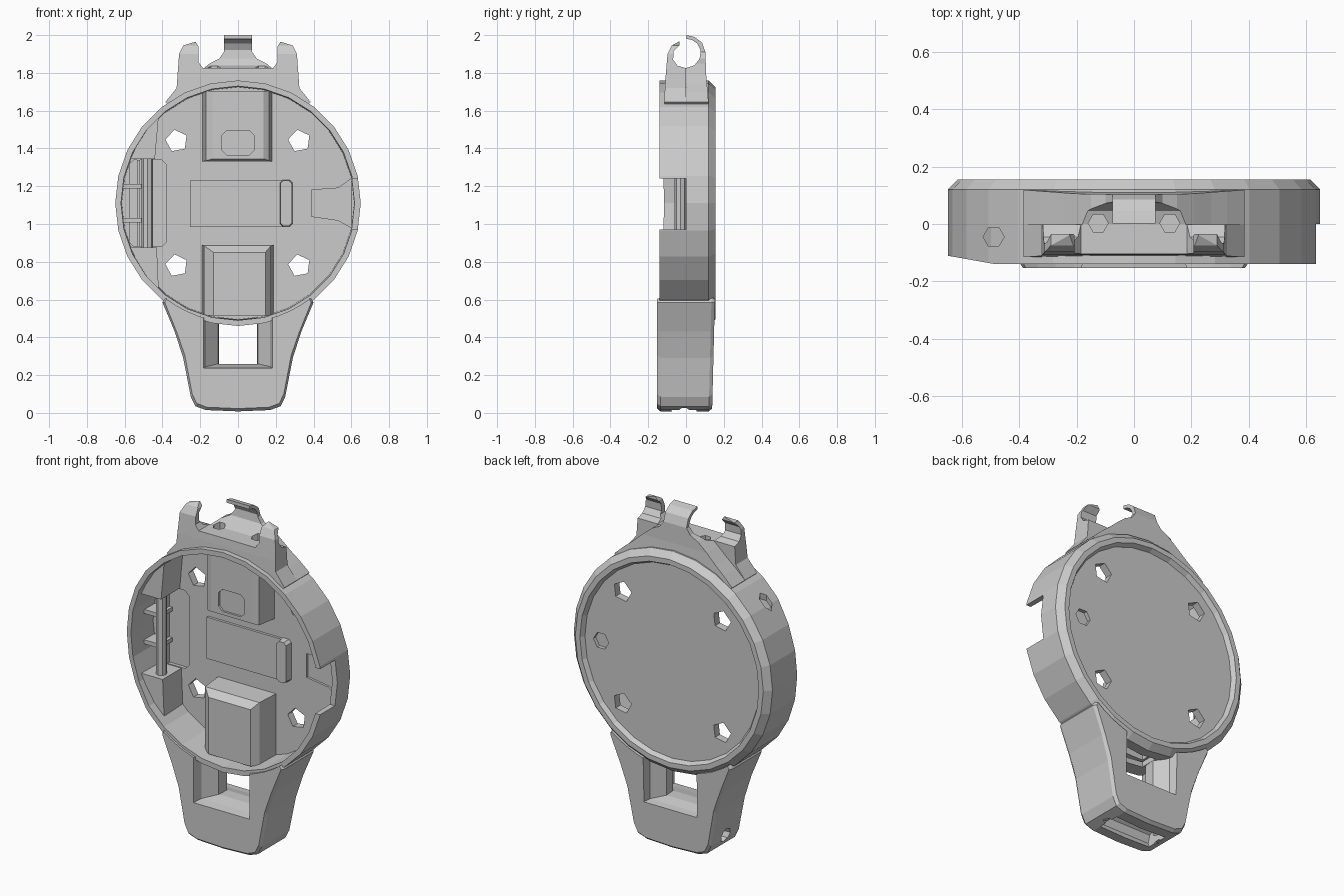
import bpy, bmesh, math

if "Cube" in bpy.data.objects:
    bpy.data.objects.remove(bpy.data.objects["Cube"])

CZ = 1.11  # height of the round case centre


def prism(name, axis, sections):
    """Loft 2D outlines placed along an axis: sections = [(t, [(u, v), ...]), ...]."""
    place = {'x': lambda u, v, t: (t, u, v),
             'y': lambda u, v, t: (u, t, v),
             'z': lambda u, v, t: (u, v, t)}[axis]
    bm = bmesh.new()
    rings = [[bm.verts.new(place(u, v, t)) for u, v in pts] for t, pts in sections]
    for a, b in zip(rings, rings[1:]):
        n = len(a)
        for i in range(n):
            j = (i + 1) % n
            bm.faces.new((a[i], a[j], b[j], b[i]))
    bm.faces.new(rings[0])
    bm.faces.new(rings[-1])
    bmesh.ops.recalc_face_normals(bm, faces=bm.faces)
    me = bpy.data.meshes.new(name)
    bm.to_mesh(me)
    bm.free()
    ob = bpy.data.objects.new(name, me)
    bpy.context.collection.objects.link(ob)
    return ob


def ngon(r, n, cu=0, cv=0, rot=0):
    return [(cu + r * math.cos(rot + 2 * math.pi * i / n),
             cv + r * math.sin(rot + 2 * math.pi * i / n)) for i in range(n)]


def rect(u0, u1, v0, v1):
    return [(u0, v0), (u1, v0), (u1, v1), (u0, v1)]


def chamfered(u0, u1, v0, v1, c):
    return [(u0 + c, v0), (u1 - c, v0), (u1, v0 + c), (u1, v1 - c),
            (u1 - c, v1), (u0 + c, v1), (u0, v1 - c), (u0, v0 + c)]


def box(name, x, y, z):
    return prism(name, 'y', [(y[0], rect(*x, *z)), (y[1], rect(*x, *z))])


def rod(name, axis, t, r, n, cu, cv, rot=0):
    return prism(name, axis, [(t[0], ngon(r, n, cu, cv, rot)), (t[1], ngon(r, n, cu, cv, rot))])


def mirrored(half):
    """Outline symmetric in x from its right half."""
    return half + [(-u, v) for u, v in reversed(half) if u > 0]


def boolean(ob, tool, op='DIFFERENCE'):
    m = ob.modifiers.new('bool', 'BOOLEAN')
    m.object, m.operation, m.solver = tool, op, 'EXACT'
    bpy.context.view_layer.objects.active = ob
    bpy.ops.object.modifier_apply(modifier=m.name)
    bpy.data.objects.remove(tool)


# Round case: front-open dish with chamfered, slightly recessed back
case = prism('case', 'y', [(y, ngon(r, 28, 0, CZ)) for r, y in [
    (0.3, 0.085), (0.615, 0.085), (0.62, -0.14), (0.65, -0.14), (0.65, 0.12),
    (0.615, 0.156), (0.585, 0.156), (0.57, 0.13), (0.3, 0.13)]])
for sx in (-1, 1):
    for z in (0.78, 1.44):
        boolean(case, rod('screw_cut', 'y', (0, 0.3), 0.06, 5, sx * 0.325, z, 0.5))
# blind hole in the back and oblique hole in the upper left wall
boolean(case, rod('blind_cut', 'y', (0.108, 0.3), 0.05, 6, 0.465, 1.11))
boolean(case, rod('wall_cut', 'z', (1.4, 1.75), 0.037, 6, -0.49, -0.045))
# right-hand notch, shallow floor pockets, sloping left front edge
boolean(case, box('notch_cut', (0.5, 0.8), (-0.3, 0.0), (0.97, 1.24)))
boolean(case, prism('pocket_cut', 'y', [(y, [(0.39, 1.04), (0.53, 1.02), (0.6, 0.98), (0.6, 1.24),
        (0.53, 1.19), (0.39, 1.18)]) for y in (0.0, 0.098)]))
boolean(case, prism('side_pocket_cut', 'y', [(y, chamfered(-0.575, -0.38, 0.88, 1.34, 0.025))
                                             for y in (0.0, 0.105)]))
boolean(case, prism('slope_cut', 'z', [(z, [(-0.48, -0.141), (-0.7, -0.102), (-0.7, -0.3), (-0.48, -0.3)])
                                       for z in (0.5, 1.7)]))

# Lower housing, hollow and joined to the strap window
lower = prism('lower_housing', 'y', [(0.095, rect(-0.19, 0.19, 0.515, 0.89)),
                                     (-0.05, rect(-0.18, 0.175, 0.515, 0.885)),
                                     (-0.09, rect(-0.13, 0.145, 0.515, 0.85))])
for ob in (lower, case):
    boolean(ob, box('tunnel_cut', (-0.1, 0.1), (-0.05, 0.06), (0.4, 0.8)))

# Upper housing with a shallow rounded button recess
upper = prism('upper_housing', 'y', [(0.095, rect(-0.19, 0.18, 1.33, 1.7)),
                                     (-0.04, rect(-0.17, 0.165, 1.335, 1.705)),
                                     (-0.06, rect(-0.135, 0.135, 1.345, 1.705))])
boolean(upper, prism('button_cut', 'y', [(y, chamfered(-0.085, 0.085, 1.365, 1.495, 0.025))
                                         for y in (-0.2, -0.048)]))

# Centre plate and its end lip
box('centre_plate', (-0.255, 0.24), (0.07, 0.095), (0.985, 1.23))
prism('plate_lip', 'y', [(0.095, chamfered(0.22, 0.29, 0.985, 1.235, 0.015)),
                         (0.04, chamfered(0.225, 0.285, 0.99, 1.23, 0.015))])

# Left side: two filler blocks, axle and its ribs
for name, pts in (('upper_left_block', [(-0.44, 1.345), (-0.42, 1.57), (-0.5, 1.49), (-0.57, 1.345)]),
                  ('lower_left_block', [(-0.43, 0.875), (-0.42, 0.65), (-0.5, 0.73), (-0.57, 0.875)])):
    prism(name, 'y', [(-0.09, pts), (0.095, pts)])
rod('axle', 'z', (0.86, 1.36), 0.03, 8, -0.48, -0.03)
box('axle_wall', (-0.535, -0.52), (0.03, 0.11), (0.88, 1.34))
for z in (1.02, 1.2):
    box('axle_rib', (-0.62, -0.5), (-0.01, 0.1), (z - 0.012, z + 0.012))

# Lower lug with tapered strap window, pin hole and bottom groove; back face leans
outline = mirrored([(0, 0.008), (0.17, 0.015), (0.225, 0.035), (0.25, 0.085), (0.29, 0.29),
                    (0.335, 0.43), (0.4, 0.585), (0.36, 0.66), (0, 0.66)])
inset = [(u * 0.97, v if v > 0.3 else v + 0.015) for u, v in outline]
lug = prism('lower_lug', 'y', [(-0.153, inset), (-0.135, outline), (0.12, outline), (0.138, inset)])
for v in lug.data.vertices:
    if v.co.y > 0:
        v.co.y += 0.025 * v.co.z
boolean(lug, rod('ring_cut', 'y', (-0.4, 0.4), 0.633, 56, 0, CZ))
boolean(lug, prism('window_cut', 'y', [
    (-0.2, rect(-0.195, 0.195, 0.23, 0.7)), (-0.1, rect(-0.17, 0.17, 0.245, 0.7)),
    (-0.03, rect(-0.105, 0.105, 0.26, 0.7)), (0.04, rect(-0.1, 0.1, 0.26, 0.7)),
    (0.1, rect(-0.165, 0.165, 0.245, 0.7)), (0.2, rect(-0.185, 0.185, 0.235, 0.7))]))
boolean(lug, rod('pin_cut', 'x', (-0.5, -0.16), 0.042, 8, -0.01, 0.1))
boolean(lug, rod('groove_cut', 'x', (-0.17, 0.17), 0.075, 10, -0.01, 0.04))
boolean(lug, rod('groove_edge_cut', 'x', (-0.4, 0.4), 0.045, 10, -0.01, -0.018))

# Upper lug: front prongs and back tab, both trimmed to the same C-shaped hook section
hook = [(-0.115, 1.6), (-0.115, 1.66), (-0.108, 1.78), (-0.098, 1.9), (-0.075, 1.945), (-0.035, 1.967),
        (-0.035, 1.945), (-0.065, 1.915), (-0.068, 1.87), (-0.045, 1.838), (0, 1.825), (0.045, 1.84),
        (0.072, 1.875), (0.078, 1.92), (0.06, 1.955), (0.03, 1.975), (0.002, 1.98), (0.002, 2.0),
        (0.045, 1.99), (0.085, 1.96), (0.103, 1.91), (0.106, 1.8), (0.118, 1.66), (0.118, 1.6)]
base = [(0, 1.6), (0.34, 1.6), (0.385, 1.645)]
front_half = base + [(0.325, 1.72), (0.312, 1.9), (0.29, 1.945), (0.225, 1.965), (0.208, 1.94),
                     (0.208, 1.855), (0.185, 1.825), (0, 1.826)]
back_half = base + [(0.325, 1.7), (0.27, 1.745), (0.21, 1.80), (0.15, 1.85), (0.1, 1.875),
                    (0.075, 1.91), (0.075, 2.05), (0, 2.05)]
for name, shape, y in (('front_prongs', front_half, (-0.13, -0.001)), ('back_tab', back_half, (-0.002, 0.13))):
    part = prism(name, 'y', [(t, mirrored(shape)) for t in y])
    boolean(part, prism('hook_section', 'x', [(-0.5, hook), (0.5, hook)]), 'INTERSECT')
    boolean(part, rod('ring_cut', 'y', (-0.4, 0.4), 0.633, 56, 0, CZ))
    for sx in (-1, 1):
        boolean(part, rod('socket_cut', 'z', (1.775, 2.1), 0.035, 6, sx * 0.125, 0.003))
